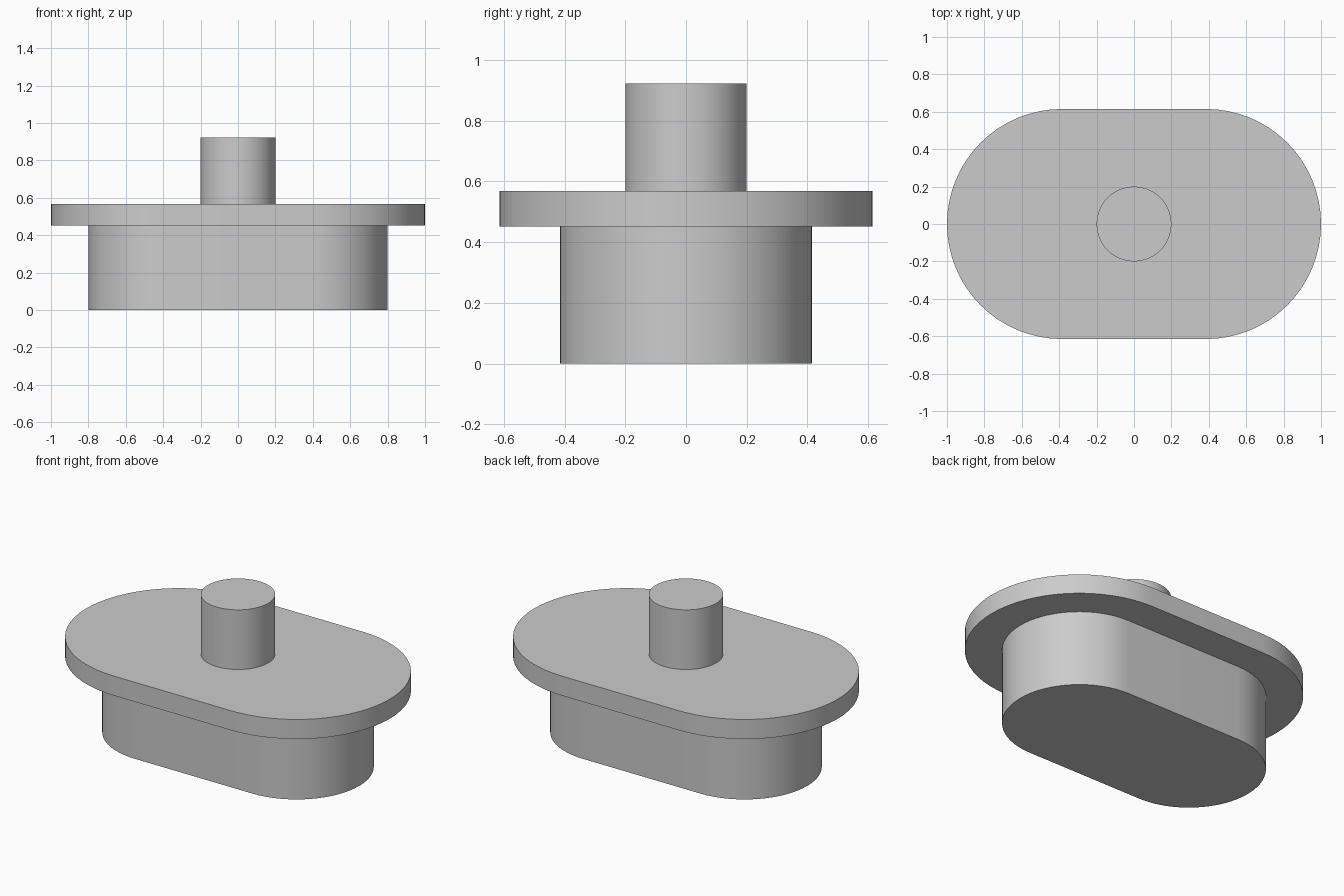
import bpy
import bmesh
from math import cos, sin, pi, radians

cube = bpy.data.objects.get("Cube")
if cube:
    bpy.data.objects.remove(cube, do_unlink=True)

grey = bpy.data.materials.new("plain grey")
grey.use_nodes = True
colour = (0.6, 0.6, 0.6, 1)
grey.diffuse_color = colour
grey.node_tree.nodes["Principled BSDF"].inputs["Base Color"].default_value = colour

HALF_STRAIGHT = 0.385  # distance from the middle to each round end's centre
STEPS = 32             # segments per half circle


def slot_outline(radius, offset):
    """Outline of two half circles joined by straight sides."""
    points = []
    for side, start in ((1, -pi / 2), (-1, pi / 2)):
        for i in range(STEPS + 1):
            if offset == 0 and i == STEPS:
                continue  # half circles meet, so skip the shared point
            a = start + pi * i / STEPS
            points.append((side * offset + radius * cos(a), radius * sin(a)))
    return points


def extruded_part(name, radius, offset, bottom, top):
    bm = bmesh.new()
    verts = [bm.verts.new((x, y, bottom)) for x, y in slot_outline(radius, offset)]
    base = bm.faces.new(verts)
    result = bmesh.ops.extrude_face_region(bm, geom=[base], use_keep_orig=True)
    raised = [g for g in result["geom"] if isinstance(g, bmesh.types.BMVert)]
    bmesh.ops.translate(bm, verts=raised, vec=(0, 0, top - bottom))
    bmesh.ops.recalc_face_normals(bm, faces=bm.faces)
    mesh = bpy.data.meshes.new(name)
    bm.to_mesh(mesh)
    bm.free()
    mesh.materials.append(grey)
    obj = bpy.data.objects.new(name, mesh)
    bpy.context.collection.objects.link(obj)
    bpy.ops.object.select_all(action="DESELECT")
    obj.select_set(True)
    bpy.context.view_layer.objects.active = obj
    bpy.ops.object.shade_smooth_by_angle(angle=radians(30))
    return obj


# Body, wider flange plate and round post, stacked from the ground up
extruded_part("lower_body", 0.415, HALF_STRAIGHT, 0, 0.452)
extruded_part("flange_plate", 0.615, HALF_STRAIGHT, 0.452, 0.568)
extruded_part("round_post", 0.2, 0, 0.568, 0.922)
